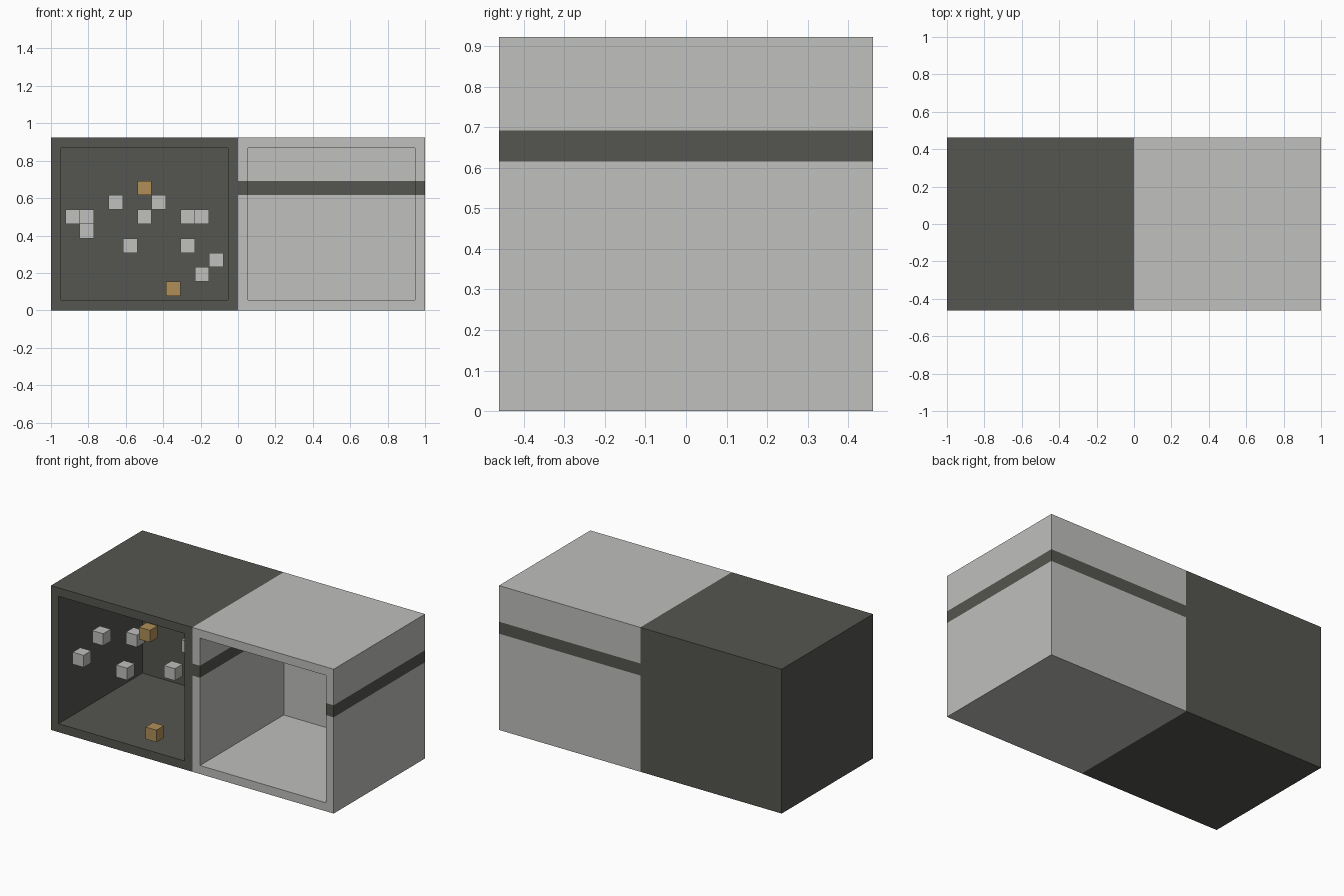
import bpy
import bmesh
from mathutils import Matrix, Vector

U = 1 / 13                        # one grid cell
W, D, H = 13, 12, 12              # size of one box in cells

if "Cube" in bpy.data.objects:
    bpy.data.objects.remove(bpy.data.objects["Cube"], do_unlink=True)


def make_material(name, rgb):
    mat = bpy.data.materials.new(name)
    mat.use_nodes = True
    mat.diffuse_color = (*rgb, 1)
    mat.node_tree.nodes["Principled BSDF"].inputs["Base Color"].default_value = (*rgb, 1)
    return mat


dark = make_material("charcoal", (0.091, 0.092, 0.08))
light = make_material("pale grey", (0.523, 0.523, 0.51))
amber = make_material("amber", (0.434, 0.275, 0.098))


def add_cells(bm, corner, size):
    """Add a block given by its lowest grid corner and size in cells."""
    size = Vector(size)
    origin = Vector((-W, -D / 2, 0))
    centre = (origin + Vector(corner) + size / 2) * U
    matrix = Matrix.Translation(centre) @ Matrix.Diagonal((*(size * U), 1))
    return bmesh.ops.create_cube(bm, size=1, matrix=matrix)


def finish(bm, name, *materials):
    mesh = bpy.data.meshes.new(name)
    bm.to_mesh(mesh)
    bm.free()
    for mat in materials:
        mesh.materials.append(mat)
    obj = bpy.data.objects.new(name, mesh)
    bpy.context.collection.objects.link(obj)
    return obj


def open_box(name, start, materials, band=None):
    """Box hollowed from the front, with an optional band through its walls."""
    bm = bmesh.new()
    add_cells(bm, (start, 0, 0), (W, D, H))
    bm.normal_update()
    front = min(bm.faces, key=lambda f: f.calc_center_median().y)
    bmesh.ops.inset_region(bm, faces=[front], thickness=U)
    opening = bmesh.ops.extrude_discrete_faces(bm, faces=[front])["faces"][0]
    bmesh.ops.translate(bm, verts=opening.verts, vec=(0, (D - 1) * U, 0))
    if band:
        for level in band:
            bmesh.ops.bisect_plane(bm, geom=bm.verts[:] + bm.edges[:] + bm.faces[:],
                                   plane_co=(0, 0, level * U), plane_no=(0, 0, 1))
        for face in bm.faces:
            if band[0] < face.calc_center_bounds().z / U < band[1]:
                face.material_index = 1
    bm.normal_update()
    return finish(bm, name, *materials)


# The two boxes side by side
open_box("dark_box", 0, [dark])
open_box("light_box", W, [light, dark], band=(8, 9))


# Small cubes floating inside the dark box
def floating_cubes(name, mat, cells):
    for i, cell in enumerate(cells, 1):
        bm = bmesh.new()
        add_cells(bm, cell, (1, 1, 1))
        finish(bm, f"{name}_{i}", mat)


floating_cubes("pale_cube", light, [
    (2, 0, 6), (1, 4, 6), (6, 0, 6), (2, 7, 5), (9, 2, 6), (4, 8, 7),
    (7, 8, 7), (10, 6, 6), (5, 10, 4), (9, 7, 4), (11, 6, 3), (10, 6, 2)])
floating_cubes("amber_cube", amber, [(6, 3, 8), (8, 1, 1)])
